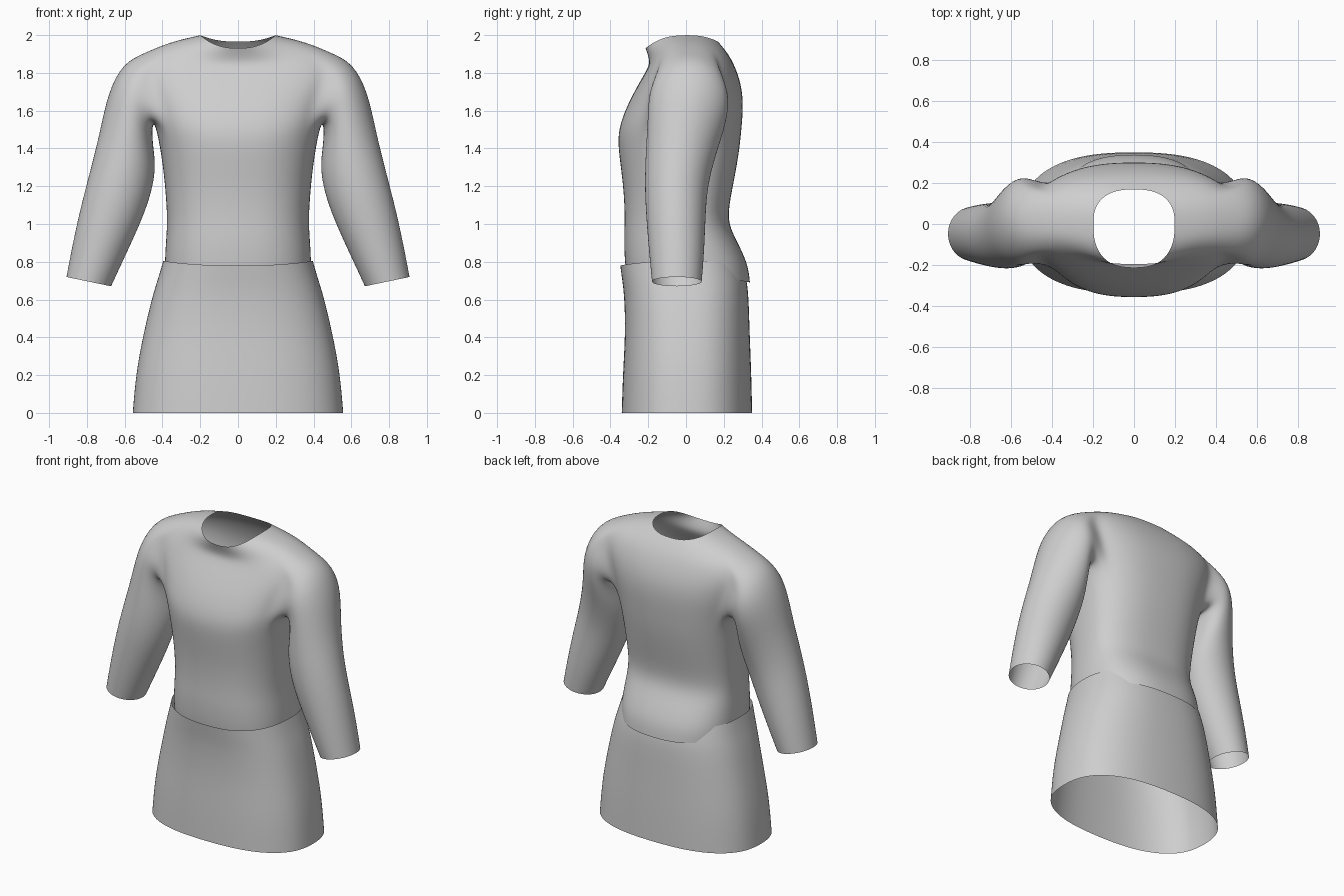
import bpy, bmesh
from math import sin, cos, pi, copysign

cube = bpy.data.objects.get("Cube")
if cube:
    bpy.data.objects.remove(cube)

cloth = bpy.data.materials.new("grey cloth")
cloth.use_nodes = True
GREY = (0.62, 0.62, 0.62, 1)
cloth.diffuse_color = GREY
cloth.node_tree.nodes["Principled BSDF"].inputs["Base Color"].default_value = GREY

N = 32       # columns around the body
SPAN = 3     # armhole reaches this many columns each side of the flank
LOW, HIGH = 6, 10   # armhole rings


def body_ring(bm, half_w, front, back, z_side, z_front, z_back, power=2.5):
    """Rounded-box ring whose height blends from flank to front and back."""
    verts = []
    for i in range(N):
        c, s = cos(2 * pi * i / N), sin(2 * pi * i / N)
        x = copysign(abs(c) ** (2 / power), c) * half_w
        y = abs(s) ** (2 / power) * (back if s > 0 else front)
        z = z_side + ((z_back if s > 0 else z_front) - z_side) * s * s
        verts.append(bm.verts.new((x, y, z)))
    return verts


def bridge(bm, a, b, skip=lambda i: False):
    n = len(a)
    for i in range(n):
        if not skip(i):
            j = (i + 1) % n
            bm.faces.new((a[i], a[j], b[j], b[i]))


def finish(bm, name):
    bmesh.ops.delete(bm, geom=[v for v in bm.verts if not v.link_faces], context='VERTS')
    bmesh.ops.recalc_face_normals(bm, faces=bm.faces)
    for f in bm.faces:
        f.smooth = True
    mesh = bpy.data.meshes.new(name)
    bm.to_mesh(mesh)
    bm.free()
    mesh.materials.append(cloth)
    obj = bpy.data.objects.new(name, mesh)
    bpy.context.collection.objects.link(obj)
    sub = obj.modifiers.new("smooth", 'SUBSURF')
    sub.levels = sub.render_levels = 2


# Shirt body: half width, front y, back y, heights at flank, front, back
body = [
    (.385, -.315, .34, .72, .72, .69),
    (.39, -.325, .33, .79, .79, .79),
    (.382, -.33, .265, .92, .92, .92),
    (.375, -.325, .215, 1.02, 1.02, 1.02),
    (.385, -.33, .245, 1.18, 1.18, 1.18),
    (.405, -.355, .28, 1.36, 1.36, 1.36),
    (.44, -.365, .295, 1.54, 1.48, 1.5),
    (.47, -.325, .305, 1.62, 1.6, 1.63),
    (.51, -.28, .295, 1.72, 1.69, 1.73),
    (.54, -.235, .27, 1.81, 1.77, 1.81),
    (.50, -.205, .24, 1.905, 1.82, 1.875),
    (.36, -.19, .205, 1.965, 1.86, 1.925),
    (.2, -.215, .17, 2.0, 1.93, 1.965),
]
bm = bmesh.new()
rings = [body_ring(bm, *r) for r in body]
near_flank = set()
for k in range(-SPAN, SPAN):
    near_flank |= {k % N, (N // 2 + k) % N}
for r in range(len(rings) - 1):
    hole = LOW <= r < HIGH
    bridge(bm, rings[r], rings[r + 1], lambda i: hole and i in near_flank)

# Sleeves: outer x, z, inner x, z, front y, back y
sleeve = [
    (.61, 1.855, .455, 1.52, -.2, .235),
    (.69, 1.70, .45, 1.42, -.205, .22),
    (.732, 1.49, .43, 1.29, -.215, .165),
    (.785, 1.28, .465, 1.13, -.222, .115),
    (.84, 1.07, .525, .98, -.212, .105),
    (.88, .88, .605, .81, -.197, .098),
    (.91, .72, .67, .67, -.182, .085),
]
path = [(HIGH, c) for c in range(SPAN + 1)]
path += [(r, SPAN) for r in range(HIGH - 1, LOW - 1, -1)]
path += [(LOW, c) for c in range(SPAN - 1, -SPAN - 1, -1)]
path += [(r, -SPAN) for r in range(LOW + 1, HIGH + 1)]
path += [(HIGH, c) for c in range(1 - SPAN, 0)]
for side in (1, -1):
    loop = [rings[r][c % N if side > 0 else (N // 2 - c) % N] for r, c in path]
    for ox, oz, ix, iz, front, back in sleeve:
        new = []
        for j in range(len(loop)):
            t = 2 * pi * j / len(loop)
            x = (ox + ix) / 2 + (ox - ix) / 2 * cos(t)
            y = (front + back) / 2 + (back - front) / 2 * sin(t)
            z = (oz + iz) / 2 + (oz - iz) / 2 * cos(t)
            new.append(bm.verts.new((side * x, y, z)))
        bridge(bm, loop, new)
        loop = new
finish(bm, "shirt")

# Skirt, tucked under the shirt at the back and over it at the front
skirt = [
    (.56, -.342, .352, 0, 0, 0),
    (.542, -.335, .347, .22, .22, .22),
    (.50, -.322, .338, .43, .43, .43),
    (.455, -.328, .333, .62, .62, .62),
    (.425, -.34, .322, .71, .71, .71),
    (.398, -.35, .30, .805, .78, .78),
]
bm = bmesh.new()
rings = [body_ring(bm, *r) for r in skirt]
for a, b in zip(rings, rings[1:]):
    bridge(bm, a, b)
finish(bm, "skirt")
